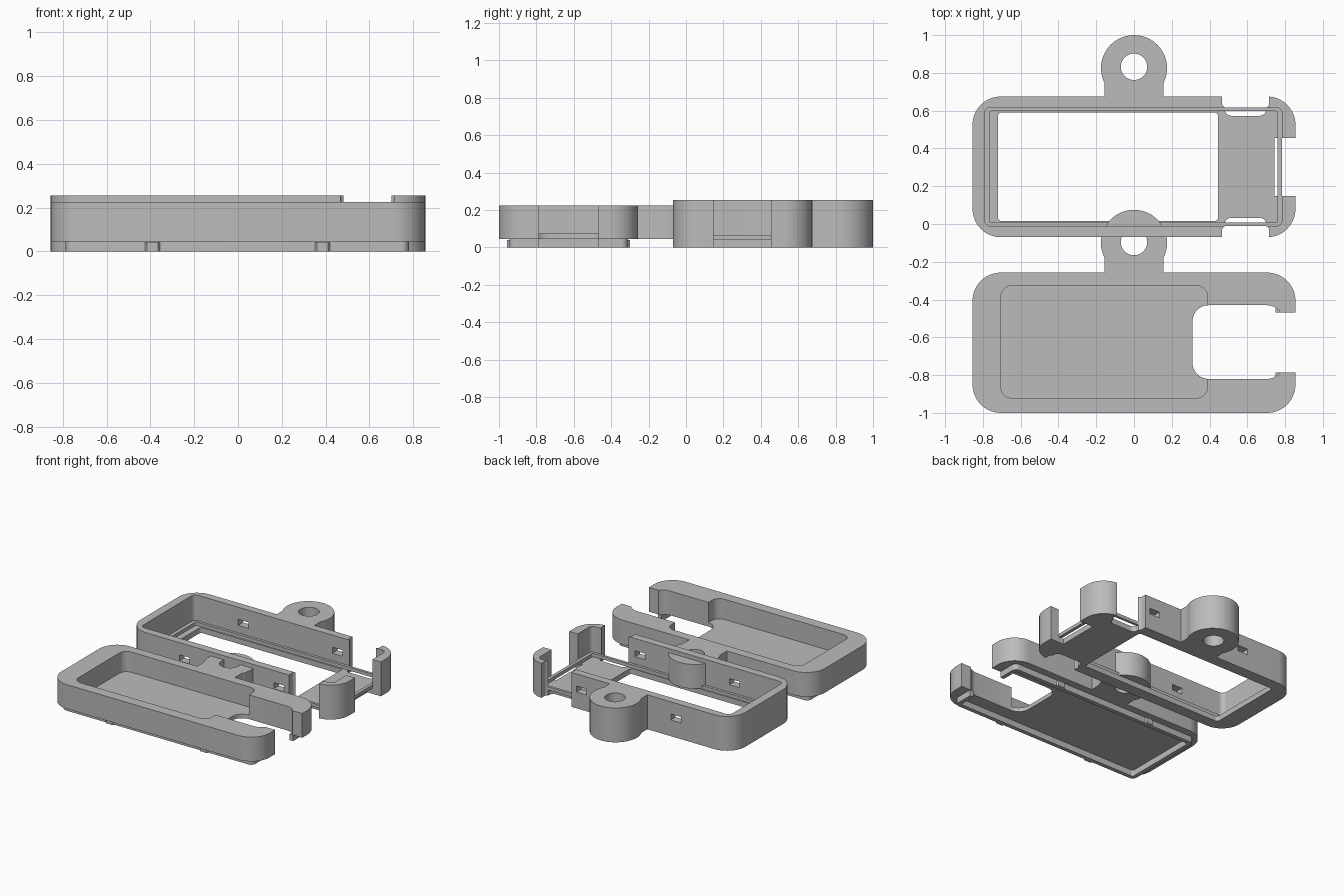
import bpy, bmesh, math

if "Cube" in bpy.data.objects:
    bpy.data.objects.remove(bpy.data.objects["Cube"])

grey = bpy.data.materials.new("plain grey plastic")
grey.use_nodes = True
COLOUR = (0.5, 0.5, 0.5, 1)
grey.diffuse_color = COLOUR
grey.node_tree.nodes["Principled BSDF"].inputs["Base Color"].default_value = COLOUR


def rounded(x0, x1, y0, y1, r, steps=10):
    """Outline of a rectangle with rounded corners."""
    if r == 0:
        return [(x0, y0), (x1, y0), (x1, y1), (x0, y1)]
    corners = [(x1 - r, y1 - r), (x0 + r, y1 - r), (x0 + r, y0 + r), (x1 - r, y0 + r)]
    pts = []
    for i, (cx, cy) in enumerate(corners):
        for k in range(steps + 1):
            a = math.pi / 2 * (i + k / steps)
            pts.append((cx + r * math.cos(a), cy + r * math.sin(a)))
    return pts


def circle(cx, cy, r, n=48):
    return [(cx + r * math.cos(math.tau * k / n), cy + r * math.sin(math.tau * k / n))
            for k in range(n)]


def prism(name, outline, z0, z1):
    """Extrude an outline between two heights."""
    bm = bmesh.new()
    face = bm.faces.new([bm.verts.new((x, y, z0)) for x, y in outline])
    up = bmesh.ops.extrude_face_region(bm, geom=[face])["geom"]
    for v in up:
        if isinstance(v, bmesh.types.BMVert):
            v.co.z = z1
    bmesh.ops.recalc_face_normals(bm, faces=bm.faces)
    mesh = bpy.data.meshes.new(name)
    bm.to_mesh(mesh)
    bm.free()
    mesh.materials.append(grey)
    obj = bpy.data.objects.new(name, mesh)
    bpy.context.collection.objects.link(obj)
    return obj


def combine(body, operation, outline, z0, z1):
    """Add or cut a prism, then discard the helper."""
    tool = prism("helper", outline, z0, z1)
    tool.hide_render = True
    mod = body.modifiers.new("shape", "BOOLEAN")
    mod.operation, mod.solver, mod.object = operation, "EXACT", tool
    bpy.context.view_layer.objects.active = body
    bpy.ops.object.modifier_apply(modifier=mod.name)
    bpy.data.objects.remove(tool)


def add(body, *args):
    combine(body, "UNION", *args)


def cut(body, *args):
    combine(body, "DIFFERENCE", *args)


def finish(body):
    bpy.ops.object.select_all(action="DESELECT")
    body.select_set(True)
    bpy.context.view_layer.objects.active = body
    bpy.ops.object.shade_smooth_by_angle(angle=math.radians(30))


# Case: tray with a hanging lug
MID = 0.303
TOP = 0.255
case = prism("case_tray", rounded(-0.855, 0.855, -0.07, 0.675, 0.15), 0, TOP)
add(case, rounded(-0.155, 0.155, 0.6, 0.8, 0), 0, TOP)
add(case, circle(0, 0.825, 0.175), 0, TOP)
cut(case, circle(0, 0.832, 0.07), -0.1, 0.4)

# Stepped cavity and screen opening
cut(case, rounded(-0.792, 0.785, -0.012, 0.618, 0.035), 0.065, 0.4)
cut(case, rounded(-0.765, 0.76, 0.008, 0.598, 0.012), 0.04, 0.4)
cut(case, rounded(-0.72, 0.445, 0.015, 0.59, 0.02), -0.1, 0.4)

# Side notches with undercut slots, leaving a thin rail
for s in (-1, 1):
    def across(a, b):
        return sorted((MID + s * a, MID + s * b))
    cut(case, rounded(0.466, 0.716, *across(0.314, 0.388), 0.022), -0.1, 0.4)
    cut(case, rounded(0.48, 0.70, *across(0.27, 0.42), 0.035), -0.1, 0.04)
    # Snap windows
    for x in (-0.39, 0.385):
        cut(case, rounded(x - 0.042, x + 0.042, *across(0.3, 0.4), 0), 0.12, 0.165)

# End notch
cut(case, rounded(0.784, 0.95, 0.148, 0.455, 0), -0.1, 0.4)
cut(case, rounded(0.745, 0.95, 0.148, 0.455, 0), -0.1, 0.04)
finish(case)

# Cover: shell with its own lug
LOW, HIGH = 0.045, 0.225
CY = -0.628
cover = prism("cover_shell", rounded(-0.855, 0.855, -1.0, -0.257, 0.15), LOW, HIGH)
add(cover, rounded(-0.155, 0.155, -0.3, -0.13, 0), LOW, HIGH)
add(cover, circle(0, -0.1, 0.175), LOW, HIGH)
cut(cover, circle(0, -0.095, 0.07), -0.1, 0.4)
cut(cover, rounded(-0.705, 0.39, -0.922, -0.326, 0.06), 0.075, 0.4)

# Plug openings through the end of the cover
openings = [rounded(0.31, 0.79, -0.82, -0.43, 0.085), rounded(0.6, 0.95, -0.785, -0.468, 0)]
for outline in openings:
    cut(cover, outline, -0.1, 0.4)
finish(cover)

# Locating lip under the cover
lip = prism("cover_lip", rounded(-0.787, 0.78, -0.945, -0.311, 0.035), 0, LOW)
cut(lip, rounded(-0.757, 0.75, -0.915, -0.341, 0.015), -0.1, 0.1)
cut(lip, openings[1], -0.1, 0.1)
finish(lip)

# Snap tabs on the lip
for side, s in (("front", -1), ("back", 1)):
    for end, x in (("right", -0.39), ("left", 0.385)):
        base, tip = CY + s * 0.31, CY + s * 0.329
        prism("snap_tab_" + side + "_" + end,
              [(x - 0.04, base), (x + 0.04, base), (x + 0.025, tip), (x - 0.025, tip)], 0, 0.04)
